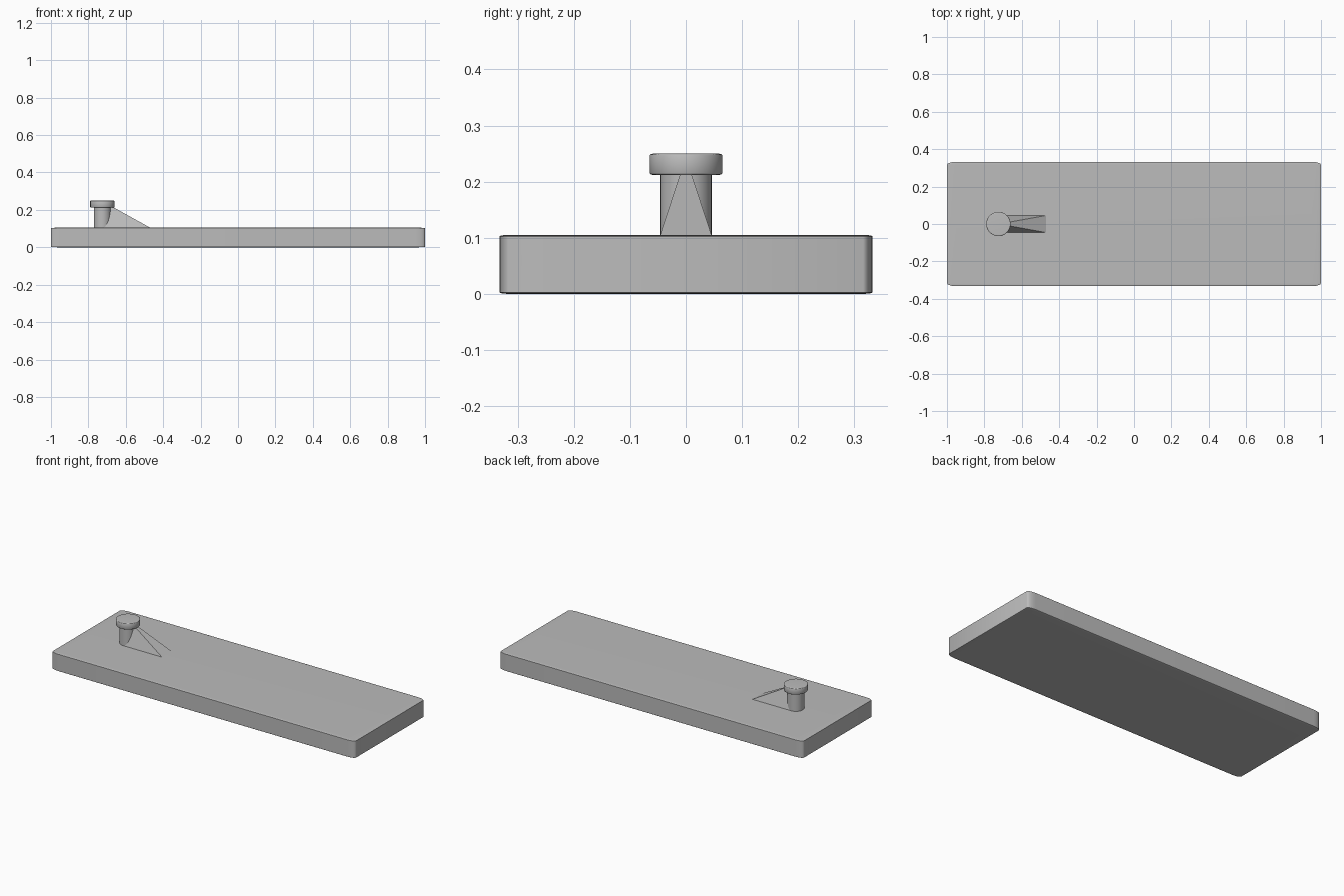
import bpy, bmesh, math

if "Cube" in bpy.data.objects:
    bpy.data.objects.remove(bpy.data.objects["Cube"])

grey = bpy.data.materials.new("plain grey")
grey.diffuse_color = (0.5, 0.5, 0.5, 1)
grey.use_nodes = True
grey.node_tree.nodes["Principled BSDF"].inputs["Base Color"].default_value = grey.diffuse_color
PEG_X = -0.725


def finish(name, bm, smooth=True):
    bmesh.ops.recalc_face_normals(bm, faces=bm.faces[:])
    mesh = bpy.data.meshes.new(name)
    bm.to_mesh(mesh)
    bm.free()
    mesh.materials.append(grey)
    ob = bpy.data.objects.new(name, mesh)
    bpy.context.collection.objects.link(ob)
    if smooth:
        bpy.ops.object.select_all(action='DESELECT')
        ob.select_set(True)
        bpy.context.view_layer.objects.active = ob
        bpy.ops.object.shade_smooth_by_angle(angle=math.radians(40))
    return ob


def lathe(name, profile, sides=48):
    """Closed turned part around the peg axis from (radius, z) points."""
    bm = bmesh.new()
    rings = [[bm.verts.new((PEG_X + r * math.cos(2 * math.pi * i / sides),
                            r * math.sin(2 * math.pi * i / sides), z))
              for i in range(sides)] for r, z in profile]
    for a, b in zip(rings, rings[1:]):
        for i in range(sides):
            j = (i + 1) % sides
            bm.faces.new((a[i], a[j], b[j], b[i]))
    bm.faces.new(rings[0][::-1])
    bm.faces.new(rings[-1])
    return finish(name, bm)


# Base slab: rounded unit cube stretched into a plank
bm = bmesh.new()
bmesh.ops.create_cube(bm, size=1)
bmesh.ops.bevel(bm, geom=bm.edges[:], offset=0.025, segments=5,
                profile=0.5, affect='EDGES')
for v in bm.verts:
    v.co = (v.co.x * 2, v.co.y * 0.665, (v.co.z + 0.5) * 0.105)
finish("base_slab", bm)

# Round post
lathe("post", [(0.046, 0.10), (0.046, 0.22)])

# Wide cap with softened rims
W, H, R, LOW, TOP = 0.008, 0.003, 0.065, 0.212, 0.25
arc = [math.pi / 2 * k / 4 for k in range(5)]
lower = [(R - W + W * math.sin(a), LOW + H - H * math.cos(a)) for a in arc]
upper = [(R - W + W * math.cos(a), TOP - H + H * math.sin(a)) for a in arc]
lathe("cap", lower + upper)

# Sloping brace, narrowing toward the cap
bm = bmesh.new()
bottom = [bm.verts.new(p + (0.104,)) for p in
          ((PEG_X, -0.046), (-0.468, -0.046), (-0.468, 0.046), (PEG_X, 0.046))]
top = [bm.verts.new(p + (0.214,)) for p in
       ((PEG_X, -0.01), (-0.667, -0.01), (-0.667, 0.01), (PEG_X, 0.01))]
bm.faces.new(bottom[::-1])
bm.faces.new(top)
for i in range(4):
    j = (i + 1) % 4
    bm.faces.new((bottom[i], bottom[j], top[j], top[i]))
finish("brace", bm, smooth=False)
